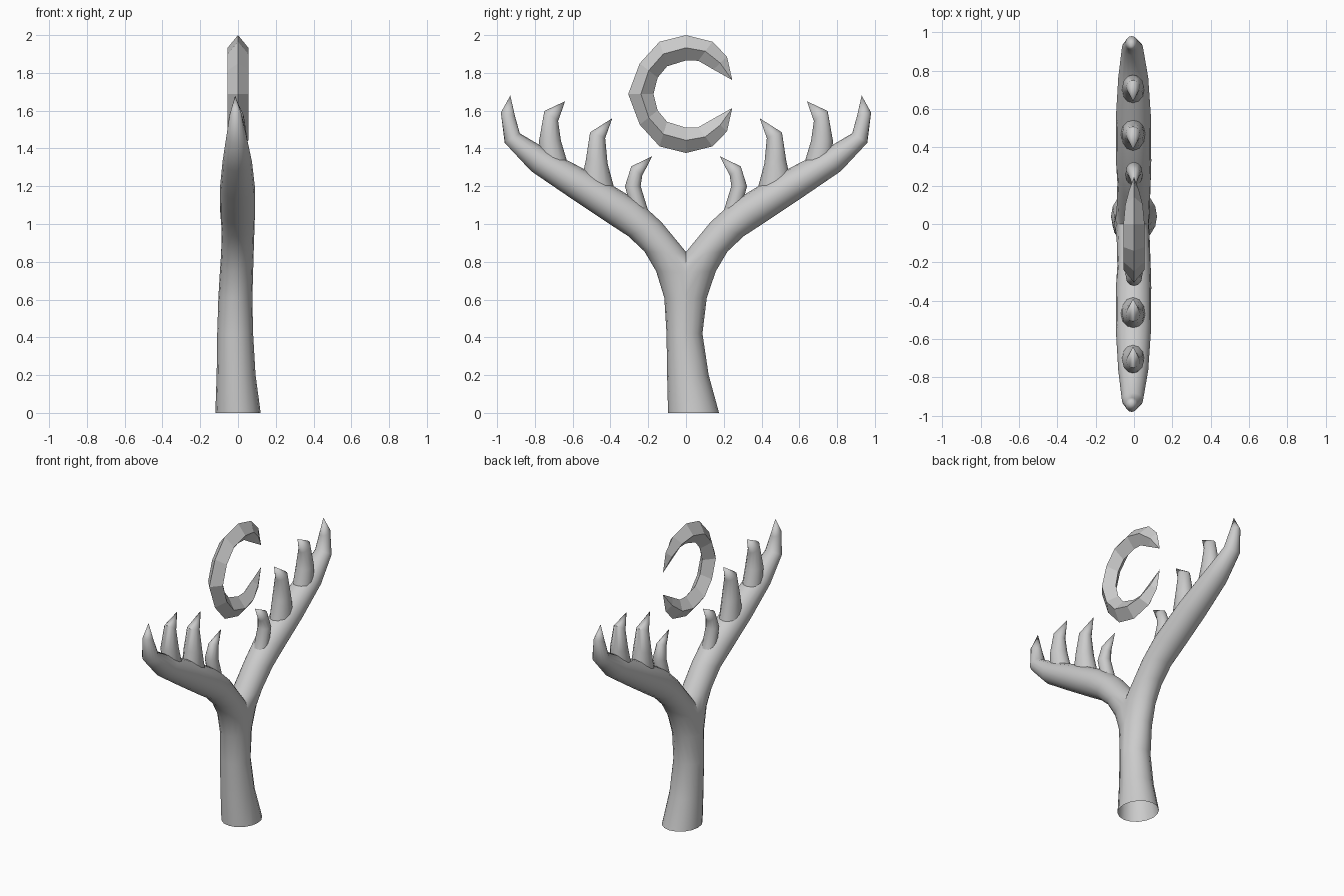
import bpy, bmesh
from math import cos, sin, pi, radians
from mathutils import Vector

if "Cube" in bpy.data.objects:
    bpy.data.objects.remove(bpy.data.objects["Cube"])


def loft(bm, sections, n, side=1, tip=None, start_cap=False):
    """Skin elliptical rings; section = (outer y, z, inner y, z, half width, x centre)."""
    rings = []
    for oy, oz, iy, iz, w, cx in sections:
        o, i = Vector((0, oy * side, oz)), Vector((0, iy * side, iz))
        mid, half = (o + i) / 2 + Vector((cx, 0, 0)), (o - i) / 2
        rings.append([bm.verts.new(mid + half * cos(2 * pi * k / n)
                      + Vector((w * sin(2 * pi * k / n), 0, 0))) for k in range(n)])
    for a, b in zip(rings, rings[1:]):
        for k in range(n):
            bm.faces.new((a[k], a[(k + 1) % n], b[(k + 1) % n], b[k]))
    ends = [(rings[-1], tip)] if tip else []
    if start_cap:
        ends.append((rings[0], start_cap))
    for ring, (x, y, z) in ends:
        t = bm.verts.new((x, y * side, z))
        for k in range(n):
            bm.faces.new((ring[k], ring[(k + 1) % n], t))


def finish(bm, name, smooth=True):
    bmesh.ops.recalc_face_normals(bm, faces=bm.faces)
    me = bpy.data.meshes.new(name)
    bm.to_mesh(me)
    bm.free()
    ob = bpy.data.objects.new(name, me)
    bpy.context.collection.objects.link(ob)
    if smooth:
        bpy.ops.object.select_all(action='DESELECT')
        ob.select_set(True)
        bpy.context.view_layer.objects.active = ob
        bpy.ops.object.shade_smooth_by_angle(angle=radians(45))
    return ob


# Trunk rings: z, -y edge, +y edge, half width, x centre
trunk = [(0, -.095, .175, .12, 0), (.2, -.1, .12, .103, -.01),
         (.42, -.103, .087, .095, -.015), (.61, -.115, .11, .09, -.014)]
# Branch rings, ending in the outermost finger
branch = [(.158, .75, -.10, .74, .088, -.008), (.22, .855, -.01, .84, .086, -.003),
          (.305, .935, .13, 1.01, .087, 0), (.405, 1.0, .25, 1.12, .092, -.002),
          (.60, 1.13, .50, 1.27, .092, -.003), (.82, 1.28, .71, 1.38, .078, -.004),
          (.96, 1.43, .88, 1.48, .055, -.008), (.98, 1.59, .905, 1.57, .032, -.012)]

# Forked trunk: two bent tubes, each trimmed at the centre plane and welded
fork = bmesh.new()
for side in (1, -1):
    half = bmesh.new()
    base = [((hi if side > 0 else -lo), z, (lo if side > 0 else -hi), z, w, cx)
            for z, lo, hi, w, cx in trunk]
    loft(half, base + branch, 16, side, tip=(-.015, .93, 1.68))
    bmesh.ops.bisect_plane(half, geom=half.verts[:] + half.edges[:] + half.faces[:],
                           plane_co=(0, 0, 0), plane_no=(0, side, 0), clear_inner=True)
    tmp = bpy.data.meshes.new("half")
    half.to_mesh(tmp)
    half.free()
    fork.from_mesh(tmp)
    bpy.data.meshes.remove(tmp)
bmesh.ops.remove_doubles(fork, verts=fork.verts, dist=.002)
finish(fork, "forked_trunk")

# Curved fingers standing on each branch
fingers = [
    ([(.29, 1.07, .20, 1.07, .045, 0), (.323, 1.20, .24, 1.20, .042, 0),
      (.29, 1.305, .232, 1.255, .03, 0)], (0, .18, 1.358)),
    ([(.56, 1.20, .38, 1.19, .065, -.005), (.53, 1.34, .415, 1.32, .057, -.005),
      (.508, 1.485, .428, 1.455, .038, -.005)], (-.005, .39, 1.56)),
    ([(.77, 1.32, .62, 1.30, .06, -.005), (.778, 1.44, .662, 1.44, .055, -.005),
      (.75, 1.598, .677, 1.545, .036, -.005)], (-.005, .64, 1.65)),
]
for side, label in ((1, "right"), (-1, "left")):
    for i, (rings, tip) in enumerate(fingers):
        bm = bmesh.new()
        loft(bm, rings, 12, side, tip=tip)
        finish(bm, f"{label}_finger_{i + 1}")

# Floating crescent with a diamond cross-section, mirrored about its mid height
mid_z = 1.688
upper = [(-.14, 1.965, -.10, 1.835, .055, 0), (0, 2.0, 0, 1.866, .055, 0),
         (.14, 1.965, .065, 1.864, .045, 0), (.217, 1.886, .145, 1.818, .024, 0)]
upper = [(-.306, mid_z, -.172, mid_z, .055, 0), (-.245, 1.85, -.15, 1.775, .055, 0)] + upper
lower = [(a, 2 * mid_z - b, c, 2 * mid_z - d, w, x) for a, b, c, d, w, x in upper[:0:-1]]
bm = bmesh.new()
loft(bm, lower + upper, 4, tip=(0, .245, 1.762), start_cap=(0, .245, 1.614))
finish(bm, "crescent", smooth=False)
